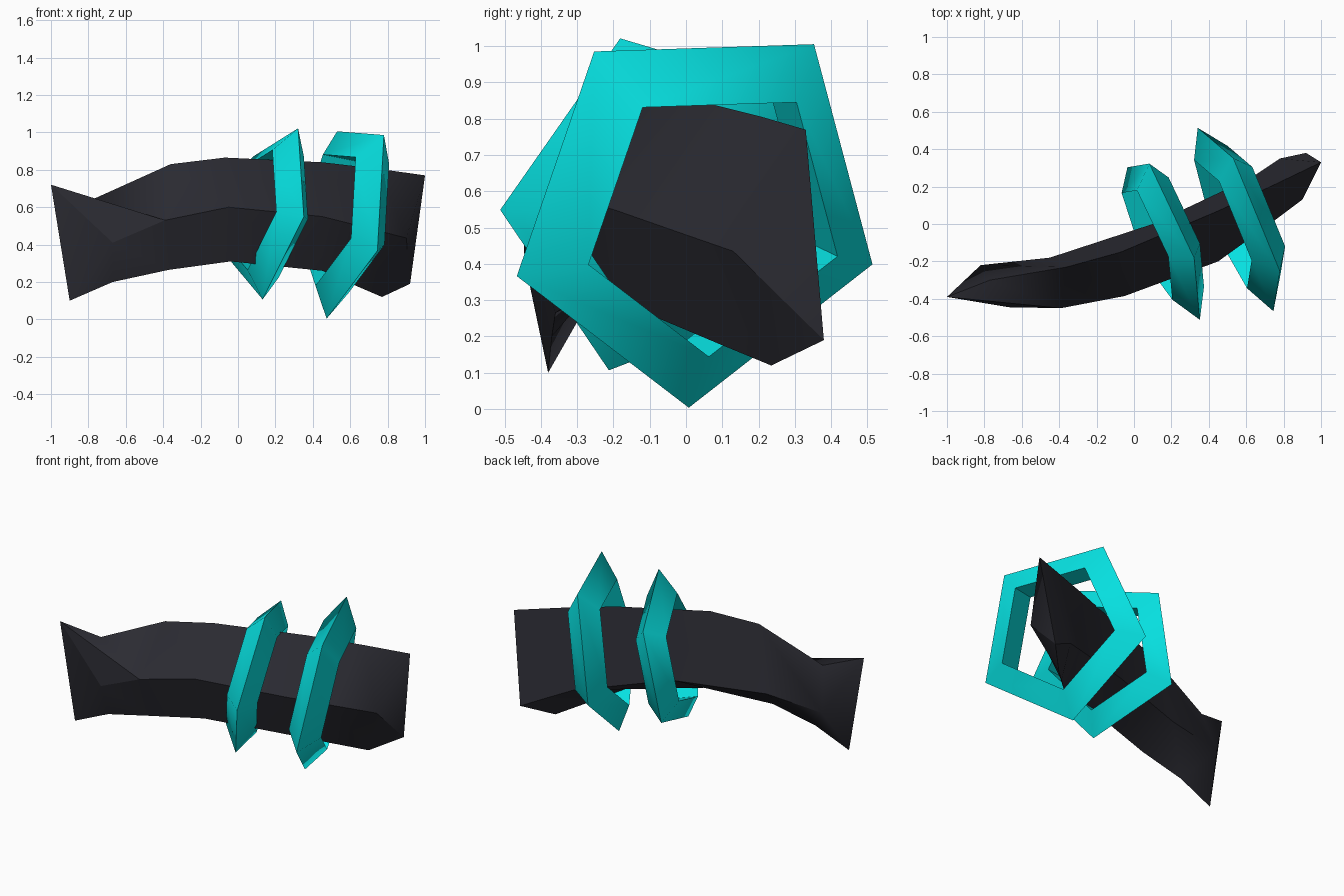
import bpy, bmesh, math
from mathutils import Vector, Quaternion

if "Cube" in bpy.data.objects:
    bpy.data.objects.remove(bpy.data.objects["Cube"])


def material(name, rgb):
    m = bpy.data.materials.new(name)
    m.diffuse_color = (*rgb, 1)
    m.use_nodes = True
    m.node_tree.nodes["Principled BSDF"].inputs["Base Color"].default_value = m.diffuse_color
    return m


dark = material("charcoal", (0.024, 0.024, 0.032))
teal = material("bright_teal", (0.002, 0.75, 0.75))


# Smooth skin, with edges sharper than the limit kept crisp
def finish(bm, name, mat, limit):
    bmesh.ops.recalc_face_normals(bm, faces=bm.faces)
    for f in bm.faces:
        f.smooth = True
    for e in bm.edges:
        if e.calc_face_angle(0) > math.radians(limit):
            e.smooth = False
    me = bpy.data.meshes.new(name)
    bm.to_mesh(me)
    bm.free()
    ob = bpy.data.objects.new(name, me)
    bpy.context.collection.objects.link(ob)
    me.materials.append(mat)


# Curved arm: stations of top ridge, front ridge, underside, back edge
stations = [
    [(-.77, -.30, .645), (-.67, -.445, .41), (-.67, -.37, .20), (-.82, -.22, .38)],
    [(-.36, -.23, .83), (-.39, -.45, .53), (-.37, -.36, .265), (-.45, -.18, .42)],
    [(-.07, -.15, .865), (-.05, -.385, .60), (-.04, -.29, .31), (.10, 0, .43)],
    [(.45, .07, .84), (.45, -.20, .55), (.45, -.10, .26), (.63, .25, .32)],
    [(.75, .21, .805), (.70, -.02, .487), (.63, .09, .18), (.78, .35, .26)],
    [(1, .33, .77), (.90, .13, .435), (.77, .235, .12), (.92, .38, .19)],
]
bm = bmesh.new()
rows = [[bm.verts.new(p) for p in s] for s in stations]
for i, (a, b) in enumerate(zip(rows, rows[1:])):
    for k in range(4):
        if (i, k) != (0, 0):
            n = (k + 1) % 4
            bm.faces.new((a[k], a[n], b[n], b[k]))
# Pinched tail: upper tip and lower tip fanned to the first station
tip = bm.verts.new((-1, -.39, .72))
low = bm.verts.new((-.90, -.38, .10))
(t1, m1, d1, c1), (t2, m2) = rows[0], rows[1][:2]
for f in ((tip, low, m1), (low, d1, m1), (tip, m1, m2), (tip, m2, t1),
          (t1, m2, t2), (tip, t1, c1), (tip, c1, low), (low, c1, d1)):
    bm.faces.new(f)
# Blunt end
t, m, d, c = rows[-1]
bm.faces.new((t, m, c))
bm.faces.new((m, d, c))
# Crisp lines along the ridges and around the end
crisp = [(tip, t1), (tip, m1), (tip, low), (m, c), (t, c), (d, c)]
for a, b in zip(rows, rows[1:]):
    crisp += [(a[k], b[k]) for k in range(4)]
for pair in crisp:
    bm.edges.get(pair).smooth = False
finish(bm, "curved_arm", dark, 75)


# Five-sided rings with a triangular section, pointed edge outward,
# fitted as a regular pentagon through five outer corners
def ring(name, corners, depth, shift):
    pts = [Vector(p) for p in corners]
    centre = sum(pts, Vector()) / 5
    arms = [p - centre for p in pts]
    n = sum((arms[i].cross(arms[(i + 1) % 5]) for i in range(5)), Vector()).normalized()
    u = sum((Quaternion(n, -math.tau * i / 5) @ a for i, a in enumerate(arms)), Vector()) / 5
    u -= n * u.dot(n)
    radius = u.length
    u.normalize()
    v = n.cross(u)
    bm = bmesh.new()
    loops = []
    for i in range(5):
        a = math.tau * i / 5
        out = (u * math.cos(a) + v * math.sin(a)) * radius
        inner = centre + Vector(shift) + out * .7
        side = n * radius * depth
        loops.append([bm.verts.new(p) for p in (centre + out, inner + side, inner - side)])
    for i in range(5):
        p, q = loops[i], loops[(i + 1) % 5]
        for j in range(3):
            k = (j + 1) % 3
            bm.faces.new((p[j], p[k], q[k], q[j]))
    finish(bm, name, teal, 50)


ring("outer_ring", [(.78, -.255, .985), (.53, .355, 1.005), (.34, .515, .40),
                    (.475, .005, .005), (.745, -.465, .365)], .177, (0, .011, -.006))
ring("inner_ring", [(.36, -.515, .555), (.317, -.19, 1.02), (.085, .325, .86),
                    (-.04, .31, .31), (.13, -.21, .11)], .19, (-.008, .005, 0))
